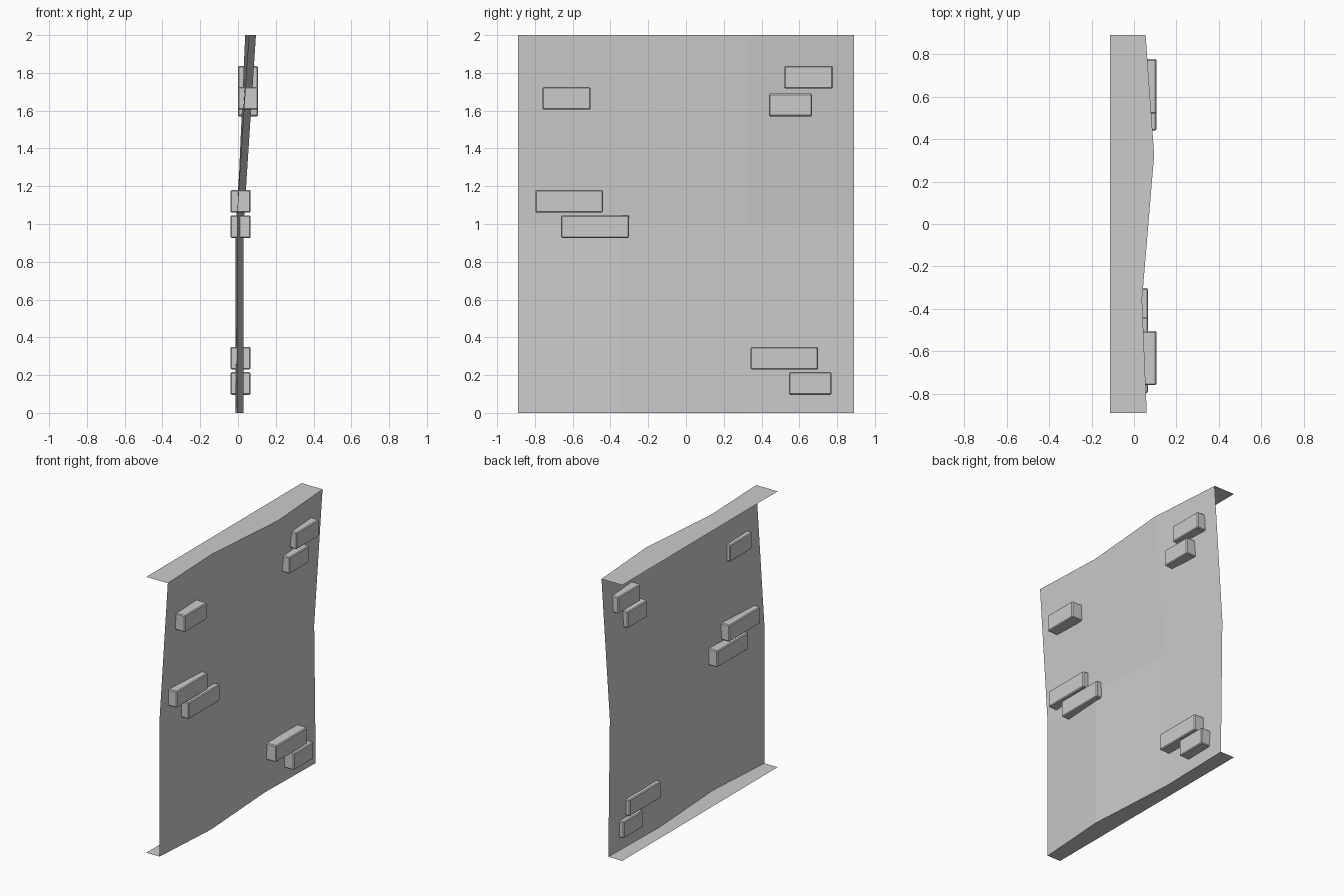
import bpy, bmesh

if "Cube" in bpy.data.objects:
    bpy.data.objects.remove(bpy.data.objects["Cube"])

# Wall sheet: 4 columns along y, 3 rows up z, with flat flanges folded back
ys = [-0.89, -0.355, 0.325, 0.89]
rows = [(0.0, [-0.006, 0.03, -0.012, 0.0]),
        (1.0, [-0.006, 0.03, 0.0, -0.012]),
        (2.0, [0.06, 0.038, 0.095, 0.055])]
BACK = -0.112

bm = bmesh.new()
strips = [[(BACK, y, 0.0) for y in ys]]
strips += [[(x, y, z) for x, y in zip(xs, ys)] for z, xs in rows]
strips += [[(BACK, y, 2.0) for y in ys]]
grid = [[bm.verts.new(p) for p in s] for s in strips]
for lo, hi in zip(grid, grid[1:]):
    for i in range(len(ys) - 1):
        bm.faces.new((lo[i], lo[i + 1], hi[i + 1], hi[i]))
me = bpy.data.meshes.new("wall_sheet")
bm.to_mesh(me)
bm.free()
bpy.context.collection.objects.link(bpy.data.objects.new("wall_sheet", me))


# Bricks poking through the wall
def brick(name, x, y0, y1, z0):
    bpy.ops.mesh.primitive_cube_add(size=1, location=(x, (y0 + y1) / 2, z0 + 0.06))
    ob = bpy.context.object
    ob.name = name
    ob.scale = (0.107, y1 - y0, 0.12)
    bpy.ops.object.transform_apply(location=False, rotation=False, scale=True)
    bev = ob.modifiers.new("bevel", 'BEVEL')
    bev.width = 0.006
    bev.segments = 1


LOW, HIGH = 0.0135, 0.0525
bricks = [(HIGH, -0.76, -0.505, 1.605), (LOW, -0.797, -0.44, 1.06),
          (LOW, -0.662, -0.302, 0.926), (HIGH, 0.52, 0.777, 1.717),
          (HIGH, 0.44, 0.667, 1.57), (LOW, 0.342, 0.70, 0.23),
          (LOW, 0.545, 0.77, 0.096)]
for n, b in enumerate(bricks, 1):
    brick(f"brick_{n}", *b)
